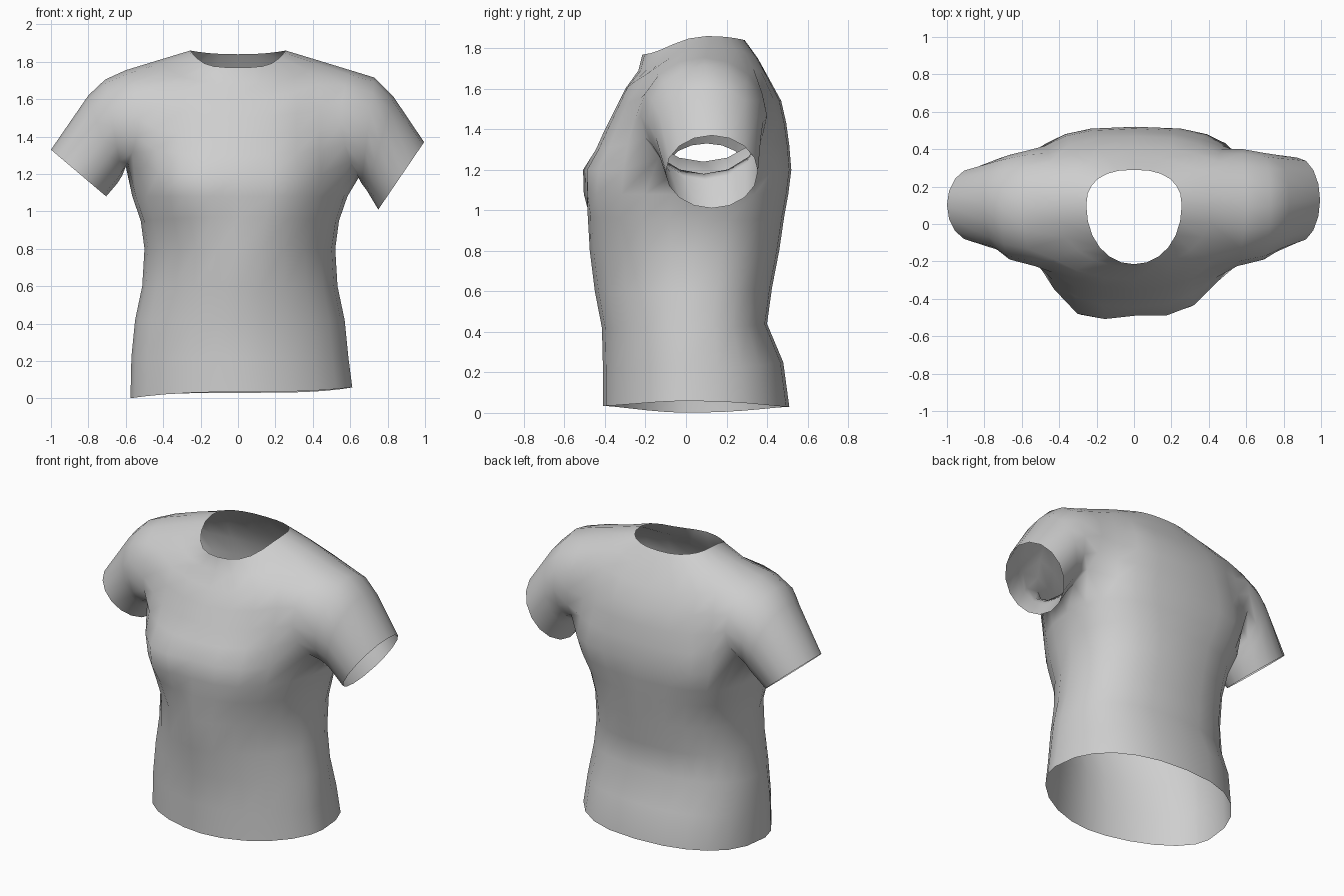
import bpy, bmesh, math
from mathutils import Vector

if "Cube" in bpy.data.objects:
    bpy.data.objects.remove(bpy.data.objects["Cube"])

N = 24  # points around the torso

# Torso rings: z front, z side, z back, half width, y front, y back
RINGS = [
    (0.035, 0.03, 0.03, 0.593, -0.41, 0.51),
    (0.22, 0.22, 0.25, 0.58, -0.41, 0.48),
    (0.42, 0.42, 0.44, 0.56, -0.415, 0.40),
    (0.60, 0.60, 0.62, 0.522, -0.45, 0.425),
    (0.80, 0.80, 0.80, 0.51, -0.475, 0.46),
    (0.97, 0.95, 0.97, 0.53, -0.485, 0.485),
    (1.08, 1.08, 1.08, 0.575, -0.49, 0.505),
    (1.20, 1.20, 1.20, 0.61, -0.49, 0.52),
    (1.30, 1.35, 1.32, 0.61, -0.445, 0.51),
    (1.40, 1.48, 1.43, 0.61, -0.40, 0.495),
    (1.50, 1.61, 1.54, 0.61, -0.35, 0.47),
    (1.60, 1.755, 1.65, 0.60, -0.30, 0.41),
    (1.69, 1.81, 1.75, 0.42, -0.235, 0.355),
    (1.77, 1.86, 1.84, 0.255, -0.215, 0.29),
]
ARMPIT = 7  # ring where the armhole starts

# Sleeve rings: top x, top z, bottom x, bottom z, y front, y back
SLEEVES = {
    1: [(0.60, 1.755, 0.645, 1.18, -0.225, 0.40),
        (0.73, 1.715, 0.66, 1.15, -0.19, 0.38),
        (0.83, 1.615, 0.69, 1.11, -0.15, 0.37),
        (0.995, 1.37, 0.75, 1.01, -0.10, 0.355)],
    -1: [(0.60, 1.755, 0.60, 1.24, -0.225, 0.395),
         (0.71, 1.705, 0.62, 1.19, -0.19, 0.37),
         (0.80, 1.62, 0.645, 1.15, -0.14, 0.35),
         (1.00, 1.33, 0.705, 1.08, -0.095, 0.30)],
}


def power(v, e):
    return math.copysign(abs(v) ** e, v)


def bell(v, middle, width):
    return math.exp(-((v - middle) / width) ** 2)


def torso_point(ring, i):
    zf, zs, zb, a, yf, yb = ring
    t = 2 * math.pi * i / N
    c, s = math.cos(t), math.sin(t)
    back = s > 0
    yc = 0.1 * min(1, zs / 1.2) ** 2
    # Back is squarest at the shoulder blades, front is rounder below the chest
    roundness = 2.4 + 0.5 * bell(zs, 1.2, 0.25) if back else 1.8 if zs < 0.9 else 2.08
    e = 2 / roundness
    x = (0.01 if zs < 1.3 else 0) + a * power(c, e)
    y = yc + (yb - yc if back else yc - yf) * power(s, e)
    if not back:  # chest is fullest either side of the middle, more on one side
        y -= bell(zs, 1.14, 0.16) * (0.06 * bell(abs(x), 0.26, 0.12) - 0.1 * x * s * s)
    w = c * c
    if ring in RINGS[-2:] and not back:  # neckline stays low across the front
        w *= w
    z = zs * w + (zb if back else zf) * (1 - w)
    if ring is RINGS[0]:
        z += 0.029 * c ** 3  # hem hangs lower on one side
        x += 0.008
    return Vector((x, y, z))


def sleeve_point(ring, side, k, first):
    tx, tz, bx, bz, y0, y1 = ring
    t = 2 * math.pi * k / 16
    up = (1 - math.cos(t)) / 2
    s = math.sin(t) * side
    x = bx + (tx - bx) * up
    if first:  # armhole seam curves inwards at front and back
        x -= (0.04 if s > 0 else 0.07) * s * s
    y = (y0 + y1) / 2 + (y1 - y0) / 2 * s
    return Vector((side * x, y, bz + (tz - bz) * up))


bm = bmesh.new()

# Torso shell, left open at the armholes
rows = [[bm.verts.new(torso_point(r, i)) for i in range(N)] for r in RINGS]
for j in range(len(rows) - 1):
    for i in range(N):
        if ARMPIT <= j < ARMPIT + 4 and (i + 2) % 12 < 4:
            continue
        n = (i + 1) % N
        bm.faces.new((rows[j][i], rows[j][n], rows[j + 1][n], rows[j + 1][i]))

# Armhole border as (row, column) steps, starting at the armpit
half = [(0, 1), (0, 2), (1, 2), (2, 2), (3, 2), (4, 2), (4, 1)]
LOOP = [(0, 0)] + half + [(4, 0)] + [(r, -c) for r, c in reversed(half)]

# Sleeves grow out of the armhole borders
for side, rings in SLEEVES.items():
    start = 0 if side == 1 else N // 2
    prev = [rows[ARMPIT + r][(start + c) % N] for r, c in LOOP]
    for k, v in enumerate(prev):
        v.co = sleeve_point(rings[0], side, k, True)
    for ring in rings[1:]:
        cur = [bm.verts.new(sleeve_point(ring, side, k, False)) for k in range(16)]
        for k in range(16):
            n = (k + 1) % 16
            bm.faces.new((prev[k], prev[n], cur[n], cur[k]))
        prev = cur

# Remove the points left inside the armholes
bmesh.ops.delete(bm, geom=[v for v in bm.verts if not v.link_faces], context='VERTS')
bmesh.ops.recalc_face_normals(bm, faces=bm.faces)
for f in bm.faces:
    f.smooth = True

mesh = bpy.data.meshes.new("shirt")
bm.to_mesh(mesh)
bm.free()
fabric = bpy.data.materials.new("light grey fabric")
fabric.diffuse_color = (0.62, 0.62, 0.62, 1)
fabric.use_nodes = True
fabric.node_tree.nodes["Principled BSDF"].inputs["Base Color"].default_value = fabric.diffuse_color
mesh.materials.append(fabric)
shirt = bpy.data.objects.new("shirt", mesh)
bpy.context.collection.objects.link(shirt)
